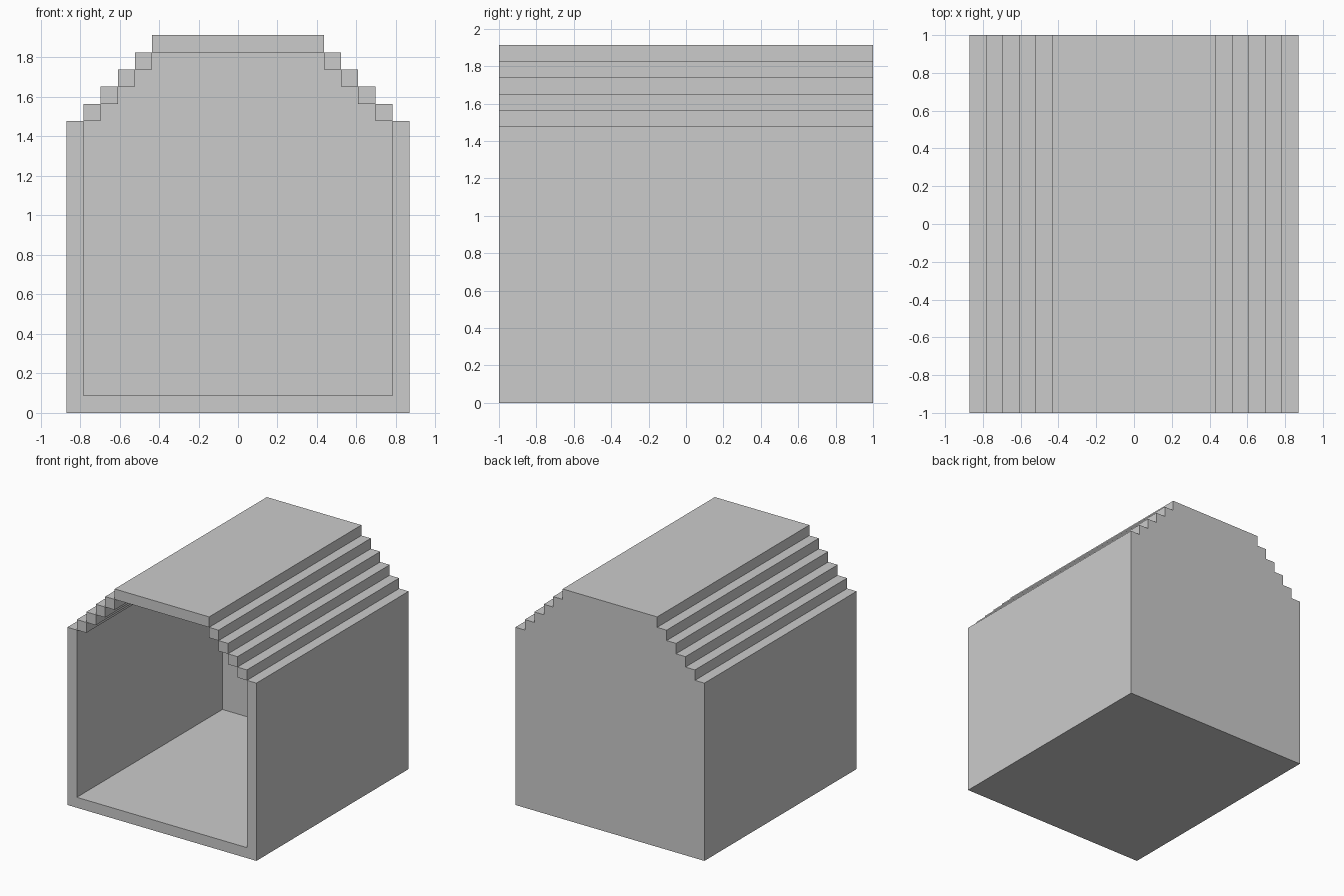
import bpy, bmesh

if "Cube" in bpy.data.objects:
    bpy.data.objects.remove(bpy.data.objects["Cube"])

U = 2 / 23                      # one block; the model is 20 x 23 x 22 blocks
FRONT, BACK, INNER_BACK = -11.5, 11.5, 10.5
STEPS = 4                       # small roof steps per side


def mirror_loop(right):
    """Closed counter-clockwise loop (seen from the front) from its right half."""
    return right + [(-x, z) for x, z in reversed(right)]


def cap(bm, loop, y, flip=False):
    pts = reversed(loop) if flip else loop
    bm.faces.new([bm.verts.new((x * U, y * U, z * U)) for x, z in pts])


def tunnel(bm, loop, y0, y1):
    """Side faces swept along y; normals point outward for a CCW loop."""
    for (ax, az), (bx, bz) in zip(loop, loop[1:] + loop[:1]):
        quad = [(ax, y0, az), (ax, y1, az), (bx, y1, bz), (bx, y0, bz)]
        bm.faces.new([bm.verts.new((x * U, y * U, z * U)) for x, y, z in quad])


def rect(x0, x1, z0, z1):
    return [(x0, z0), (x1, z0), (x1, z1), (x0, z1)]


# Stepped outer and inner profiles, right halves from the bottom up
outer, inner = [(10, 0), (10, 17)], [(9, 1), (9, 17)]
for i in range(STEPS):
    outer += [(9 - i, 17 + i), (9 - i, 18 + i)]
    inner += [(8 - i, 17 + i), (8 - i, 18 + i)]
outer += [(5, 21), (5, 22)]
outer, inner = mirror_loop(outer), mirror_loop(inner)

bm = bmesh.new()

# Outer skin and back
tunnel(bm, outer, FRONT, BACK)
cap(bm, outer, BACK, flip=True)

# Inner room and its back wall
tunnel(bm, inner[::-1], FRONT, INNER_BACK)
cap(bm, inner, INNER_BACK)

# Front rim: floor, roof, walls and step ends
rim = [rect(-9, 9, 0, 1), rect(-5, 5, 21, 22)]
sides = [(9, 10, 0, 17)] + [(8 - i, 9 - i, 17 + i, 18 + i) for i in range(STEPS)]
for x0, x1, z0, z1 in sides:
    rim += [rect(x0, x1, z0, z1), rect(-x1, -x0, z0, z1)]
for loop in rim:
    cap(bm, loop, FRONT)

bmesh.ops.remove_doubles(bm, verts=bm.verts[:], dist=1e-4)
mesh = bpy.data.meshes.new("stepped_roof_shell")
bm.to_mesh(mesh)
bm.free()
shell = bpy.data.objects.new("stepped_roof_shell", mesh)
bpy.context.collection.objects.link(shell)
